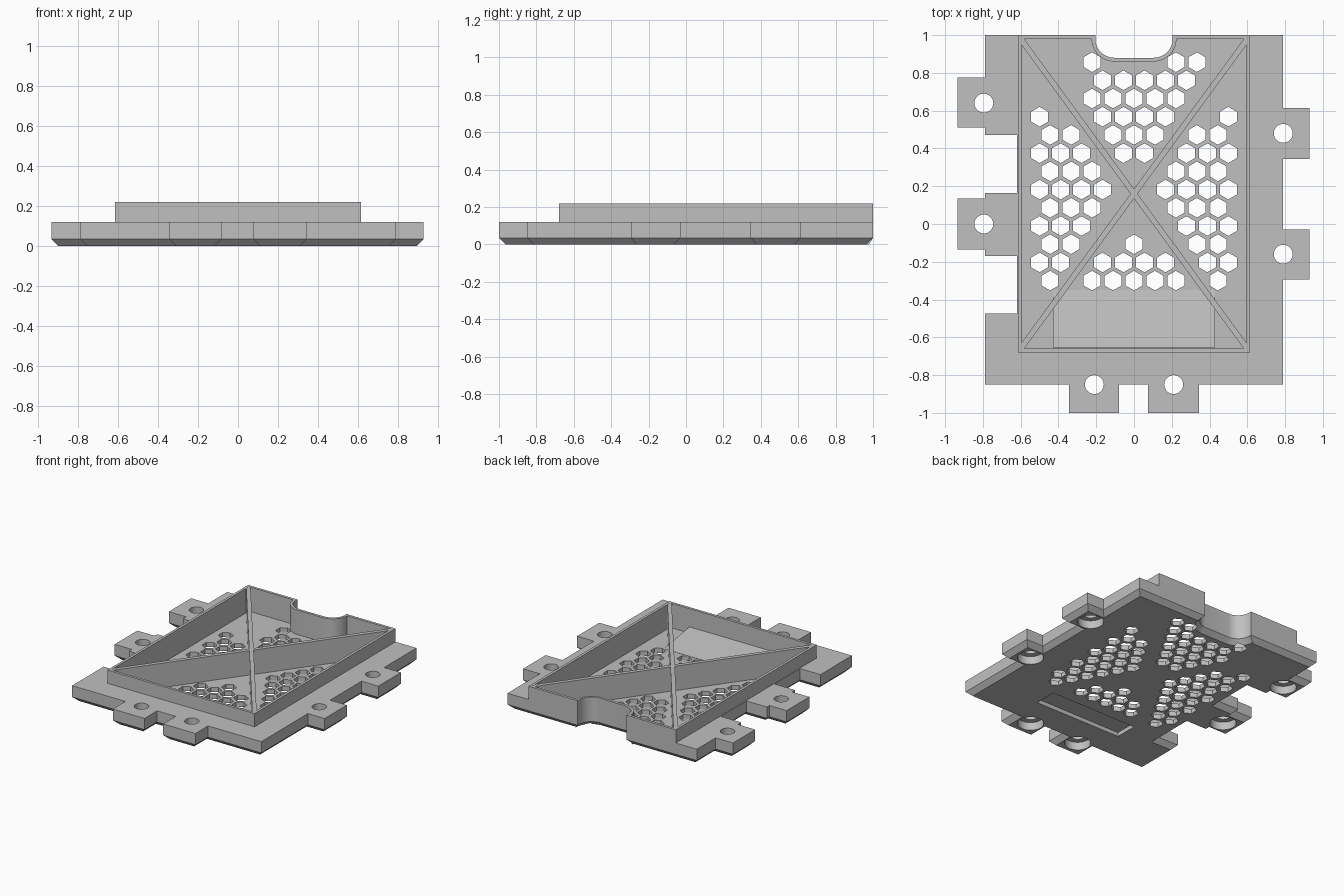
import bpy, bmesh, math
from mathutils import Vector

if "Cube" in bpy.data.objects:
    bpy.data.objects.remove(bpy.data.objects["Cube"])

grey = bpy.data.materials.new("light_grey")
grey.use_nodes = True
COLOUR = (0.53, 0.53, 0.53, 1)
grey.diffuse_color = COLOUR
grey.node_tree.nodes["Principled BSDF"].inputs["Base Color"].default_value = COLOUR

CHAMFER, FLOOR, DECK, RIM, WALL = 0.035, 0.035, 0.12, 0.22, 0.02


def offset(pts, d):
    """Move every edge of a counter-clockwise outline inward by d."""
    out = []
    for i, p in enumerate(pts):
        p = Vector(p)
        a = (p - Vector(pts[i - 1])).normalized()
        b = (Vector(pts[(i + 1) % len(pts)]) - p).normalized()
        na, nb = Vector((-a.y, a.x)), Vector((-b.y, b.x))
        out.append(tuple(p + (na + nb) * d / (1 + na.dot(nb))))
    return out


def add_loft(bm, levels):
    """Stack matching outlines, given as (points, z), into a closed solid."""
    rings = [[bm.verts.new((x, y, z)) for x, y in pts] for pts, z in levels]
    bm.faces.new(rings[0][::-1])
    bm.faces.new(rings[-1])
    for lo, hi in zip(rings, rings[1:]):
        for i in range(len(lo)):
            j = (i + 1) % len(lo)
            bm.faces.new((lo[i], lo[j], hi[j], hi[i]))


def solid(name, *stacks):
    bm = bmesh.new()
    for levels in stacks:
        add_loft(bm, levels)
    bmesh.ops.recalc_face_normals(bm, faces=bm.faces)
    mesh = bpy.data.meshes.new(name)
    bm.to_mesh(mesh)
    bm.free()
    mesh.materials.append(grey)
    ob = bpy.data.objects.new(name, mesh)
    bpy.context.collection.objects.link(ob)
    return ob


def cut(ob, cutter):
    mod = ob.modifiers.new("cut", 'BOOLEAN')
    mod.operation, mod.solver, mod.object = 'DIFFERENCE', 'EXACT', cutter
    bpy.context.view_layer.objects.active = ob
    bpy.ops.object.modifier_apply(modifier=mod.name)


def rect(x0, x1, y0, y1):
    return [(x0, y0), (x1, y0), (x1, y1), (x0, y1)]


def ngon(x, y, r, n, turn=0.0):
    return [(x + r * math.cos(turn + math.tau * i / n),
             y + r * math.sin(turn + math.tau * i / n)) for i in range(n)]


# Rounded notch in the back edge, listed from +x to -x
notch = [(0.205, 1)]
for cx, start in ((0.105, 0), (-0.105, -90)):
    for k in range(9):
        a = math.radians(start - k * 90 / 8)
        notch.append((cx + 0.1 * math.cos(a), 0.98 + 0.1 * math.sin(a)))
notch.append((-0.205, 1))

# Plate outline with tabs, counter-clockwise from the front right corner
front = [(-0.79, -0.85)]
for x0, x1 in ((-0.345, -0.08), (0.075, 0.345)):
    front += [(x0, -0.85), (x0, -1), (x1, -1), (x1, -0.85)]
left = [(0.79, -0.85)]
for y0, y1 in ((-0.295, -0.03), (0.345, 0.615)):
    left += [(0.79, y0), (0.93, y0), (0.93, y1), (0.79, y1)]
left.append((0.79, 1))
right = [(-0.79, 1), (-0.79, 0.775), (-0.935, 0.775), (-0.935, 0.51), (-0.79, 0.51),
         (-0.79, 0.47), (-0.62, 0.47), (-0.62, 0.165), (-0.79, 0.165), (-0.79, 0.135),
         (-0.935, 0.135), (-0.935, -0.135), (-0.79, -0.135), (-0.79, -0.17),
         (-0.62, -0.17), (-0.62, -0.475), (-0.79, -0.475)]
plate_outline = front + left + notch + right
box_outline = [(-0.615, -0.68), (0.615, -0.68), (0.615, 1)] + notch + [(-0.615, 1)]

plate = solid("base_plate", [(offset(plate_outline, CHAMFER), 0),
                             (plate_outline, CHAMFER), (plate_outline, DECK)])
rim = solid("rim_wall", [(box_outline, DECK), (box_outline, RIM)])

# Hollow tray
inner = offset(box_outline, WALL)
cavity = solid("cavity_cutter", [(inner, FLOOR), (inner, 0.4)])
cut(plate, cavity)
cut(rim, cavity)

# Screw holes with wide recesses underneath
screws = [(-0.795, 0.64), (-0.795, 0), (0.79, 0.48), (0.79, -0.16), (-0.21, -0.85), (0.21, -0.85)]
holes = solid("screw_cutter", *[[(ngon(x, y, 0.05, 32), -0.1), (ngon(x, y, 0.05, 32), 0.3)]
                                for x, y in screws])
bores = solid("recess_cutter", *[[(ngon(x, y, 0.09, 32), -0.1), (ngon(x, y, 0.09, 32), 0.06)]
                                 for x, y in screws])

# Honeycomb vents, kept clear of the diagonal ribs and the notch
CROSS_Y, SLOPE = 0.16, 1.367
vents = []
for row in range(13):
    y = 0.857 - row * 0.0964
    for col in range(-5, 6):
        x = (col + 0.5 * (row % 2)) * 0.111
        gap = abs(abs(y - CROSS_Y) - SLOPE * abs(x)) / math.hypot(1, SLOPE)
        by_notch = y > 0.8 and abs(x) < 0.2
        corner = y > 0.7 and x < -0.25
        if gap > 0.075 and abs(x) < 0.52 and not by_notch and not corner:
            h = ngon(x, y, 0.052, 6, math.pi / 6)
            vents.append([(h, -0.1), (h, 0.08)])
vent_cutter = solid("vent_cutter", *vents)

# Raised sloping block over the front slot
block = solid("slot_cover", [(rect(-0.43, 0.43, -0.655, -0.35), FLOOR - 0.005),
                             (rect(-0.43, 0.43, -0.655, -0.35), FLOOR + 0.002)])
for v in block.data.vertices:
    if v.co.z > FLOOR and v.co.y < -0.5:
        v.co.z = FLOOR + 0.05
slot = rect(-0.36, 0.36, -0.6, -0.43)
slot_cutter = solid("slot_cutter", [(slot, -0.1), (slot, FLOOR)])

for cutter in (holes, bores, vent_cutter, slot_cutter):
    cut(plate, cutter)
for cutter in (cavity, holes, bores, vent_cutter, slot_cutter):
    bpy.data.objects.remove(cutter)

# Diagonal ribs from corner to corner
for side, name in ((1, "rib_rising"), (-1, "rib_falling")):
    a, b = Vector((-0.6 * side, -0.66)), Vector((0.6 * side, 0.98))
    d = (b - a).normalized() * 0.015
    n = Vector((-d.y, d.x))
    strip = [tuple(p) for p in (a - n, b - n, b + n, a + n)]
    solid(name, [(strip, FLOOR - 0.002), (strip, RIM - 0.001)])

# Smooth the round walls, keep every edge crisp
bpy.ops.object.select_all(action='DESELECT')
for ob in (plate, rim):
    ob.select_set(True)
bpy.context.view_layer.objects.active = plate
bpy.ops.object.shade_smooth_by_angle(angle=math.radians(25))
